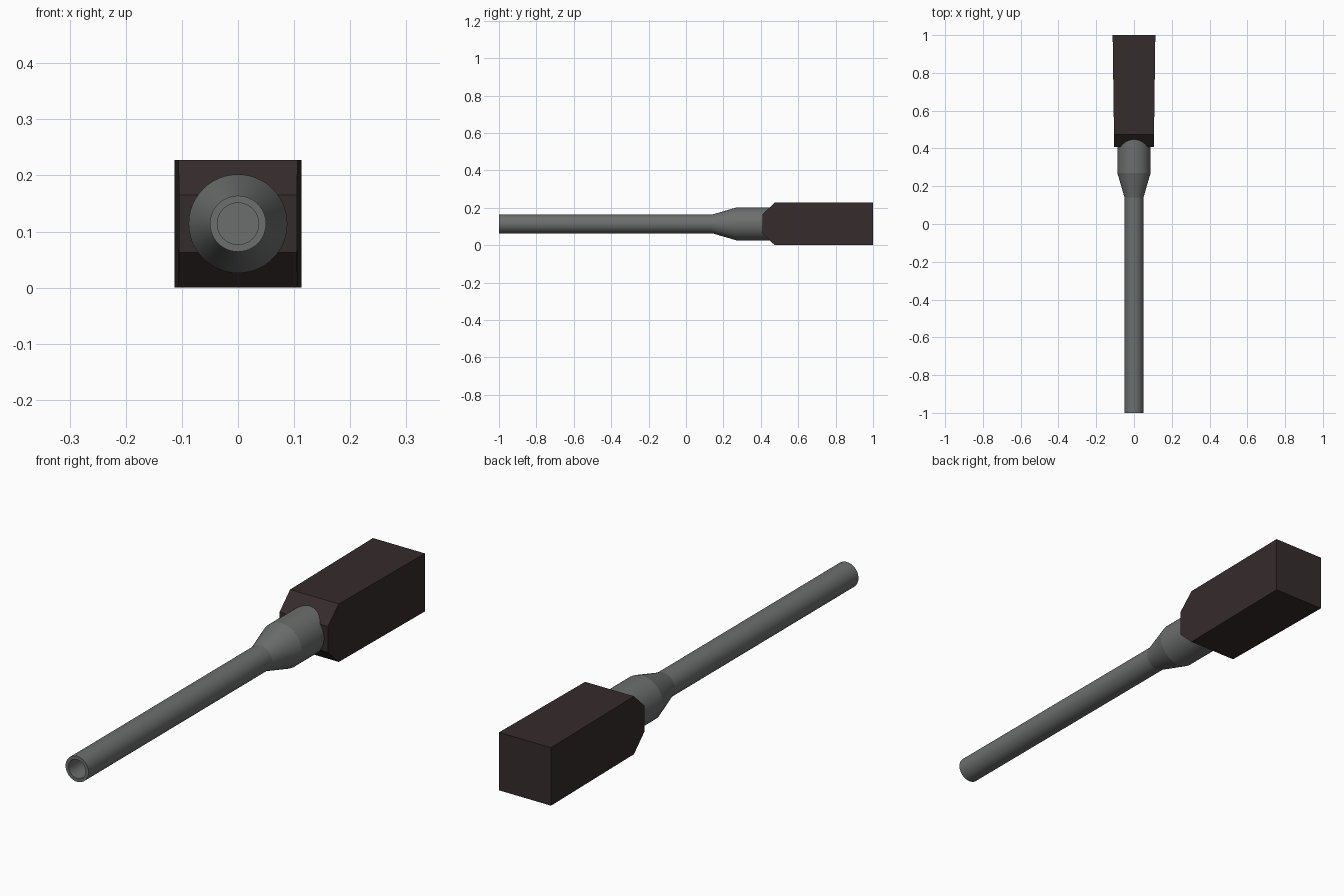
import bpy, bmesh, math

if "Cube" in bpy.data.objects:
    bpy.data.objects.remove(bpy.data.objects["Cube"])

ZC = 0.114  # height of the shared centre line


def material(name, rgb):
    m = bpy.data.materials.new(name)
    m.diffuse_color = (*rgb, 1)
    m.use_nodes = True
    m.node_tree.nodes["Principled BSDF"].inputs["Base Color"].default_value = m.diffuse_color
    return m


def add_object(name, bm, mat):
    bmesh.ops.recalc_face_normals(bm, faces=bm.faces)
    me = bpy.data.meshes.new(name)
    bm.to_mesh(me)
    bm.free()
    ob = bpy.data.objects.new(name, me)
    me.materials.append(mat)
    bpy.context.collection.objects.link(ob)
    return ob


def lathe(name, profile, mat, sides=48):
    """Spin (radius, y) points around the centre line; zero radius closes an end."""
    bm = bmesh.new()
    pts = [bm.verts.new((0, y, ZC + r)) for r, y in profile]
    edges = [bm.edges.new(p) for p in zip(pts, pts[1:])]
    bmesh.ops.spin(bm, geom=pts + edges, cent=(0, 0, ZC), axis=(0, 1, 0),
                   angle=math.tau, steps=sides, use_duplicate=False)
    bmesh.ops.remove_doubles(bm, verts=bm.verts, dist=1e-5)
    ob = add_object(name, bm, mat)
    bpy.context.view_layer.objects.active = ob
    ob.select_set(True)
    bpy.ops.object.shade_smooth_by_angle(angle=math.radians(12))
    ob.select_set(False)
    return ob


grey = material("steel grey", (0.15, 0.158, 0.153))
brown = material("dark brown", (0.036, 0.025, 0.025))

# hollow tube flaring into a wide collar that sinks into the block
lathe("barrel", [(0, -0.70), (0.037, -0.70), (0.037, -1), (0.05, -1),
                 (0.05, 0.14), (0.088, 0.27), (0.088, 0.50), (0, 0.50)], grey)

# rear block: chamfered side outline, sides tapering slightly to the front
outline = [(1, 0), (1, 0.228), (0.475, 0.228), (0.408, 0.165),
           (0.408, 0.063), (0.475, 0)]
bm = bmesh.new()
left, right = ([bm.verts.new((s * (0.113 if y > 0.9 else 0.105 if y < 0.45 else 0.106), y, z))
                for y, z in outline] for s in (-1, 1))
bm.faces.new(left)
bm.faces.new(right)
for i in range(len(outline)):
    j = (i + 1) % len(outline)
    bm.faces.new((left[i], left[j], right[j], right[i]))
add_object("rear_block", bm, brown)
